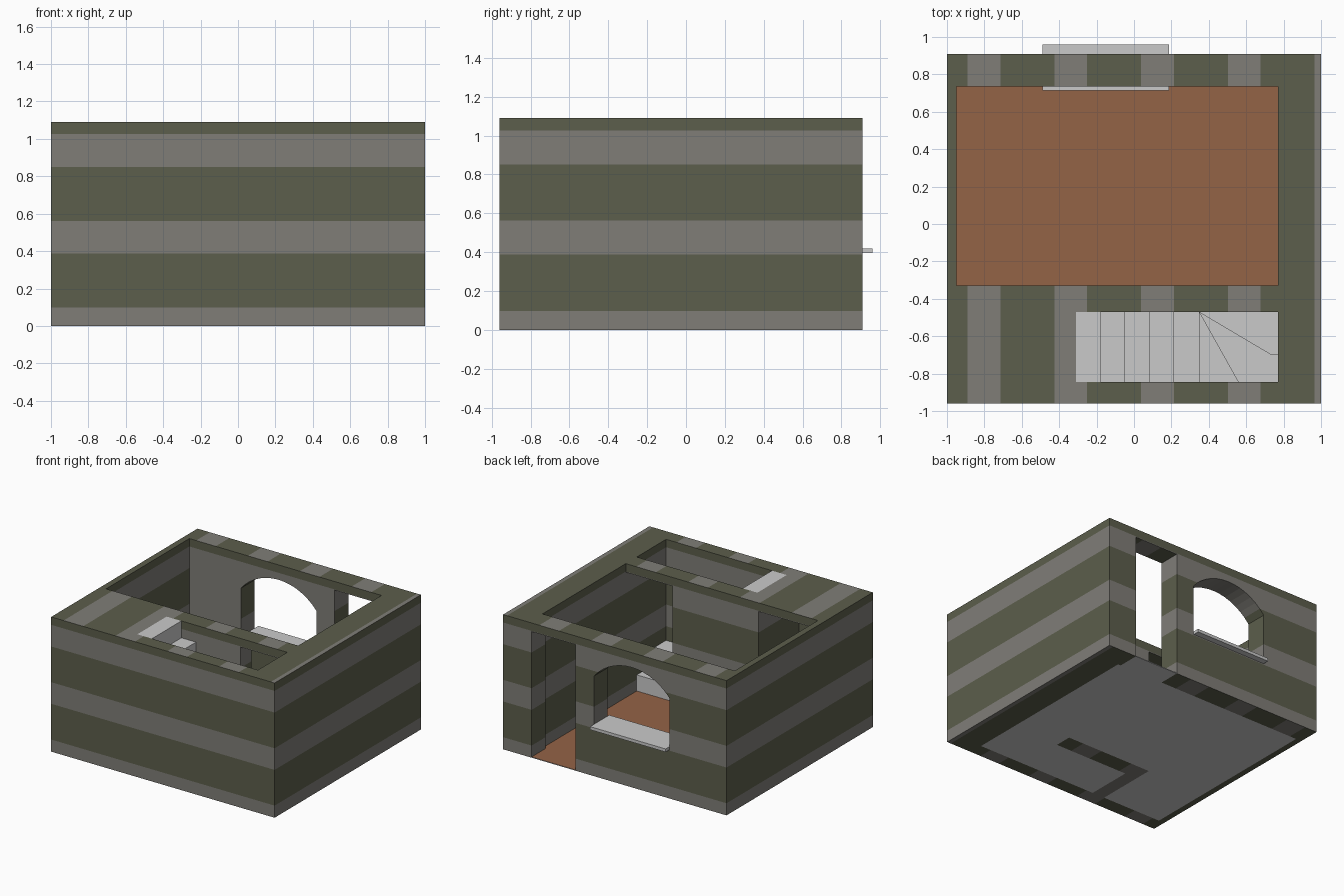
import bpy, bmesh, math
from mathutils import Vector

if "Cube" in bpy.data.objects:
    bpy.data.objects.remove(bpy.data.objects["Cube"])


def material(name, rgb):
    m = bpy.data.materials.new(name)
    m.diffuse_color = (*rgb, 1)
    m.use_nodes = True
    m.node_tree.nodes["Principled BSDF"].inputs["Base Color"].default_value = m.diffuse_color
    return m


MOSS = material("moss green stone", (0.107, 0.112, 0.072))
GREY = material("grey stone", (0.215, 0.207, 0.187))
CLAY = material("terracotta floor", (0.295, 0.125, 0.062))
PALE = material("pale stone", (0.59, 0.59, 0.59))

H = 1.09        # wall height
DOOR = 1.02     # top of every doorway


def add_prism(bm, pts, direction):
    """Extrude a planar outline along a vector."""
    d = Vector(direction)
    a = [bm.verts.new(p) for p in pts]
    b = [bm.verts.new(Vector(p) + d) for p in pts]
    bm.faces.new(a)
    bm.faces.new(b)
    for i in range(len(a)):
        j = (i + 1) % len(a)
        bm.faces.new((a[i], a[j], b[j], b[i]))


def add_box(bm, x0, x1, y0, y1, z0, z1):
    add_prism(bm, [(x0, y0, z0), (x1, y0, z0), (x1, y1, z0), (x0, y1, z0)], (0, 0, z1 - z0))


def finish(bm, name, mats):
    bmesh.ops.recalc_face_normals(bm, faces=bm.faces)
    me = bpy.data.meshes.new(name)
    bm.to_mesh(me)
    bm.free()
    ob = bpy.data.objects.new(name, me)
    for m in mats:
        me.materials.append(m)
    bpy.context.collection.objects.link(ob)
    return ob


def box(name, dims, mats):
    bm = bmesh.new()
    add_box(bm, *dims)
    return finish(bm, name, mats)


# Walls: a solid block with rooms and openings cut out
walls = box("walls", (-1, 1, -0.96, 0.91, 0, H), [MOSS, GREY])
cutters = [box("cutter", d, []) for d in (
    (-0.95, 0.77, -0.33, 0.735, -0.1, 1.2),      # main room
    (-0.31, 0.77, -0.845, -0.47, -0.1, 1.2),     # stair shaft
    (-0.95, -0.42, -0.845, -0.2, -0.1, DOOR),    # covered alcove
    (0.35, 0.77, -0.6, -0.2, -0.1, DOOR),        # door to the stairs
    (0.35, 0.745, 0.6, 1.0, -0.1, DOOR),         # outer door
)]

# Arched window cutter: segmental arch over straight jambs
cx, half, spring, rise = -0.152, 0.338, 0.81, 0.16
R = (half ** 2 + rise ** 2) / (2 * rise)
ang = math.asin(half / R)
outline = [(cx - half, 0.6, 0.4), (cx + half, 0.6, 0.4)]
N = 14
for i in range(N + 1):
    t = ang - 2 * ang * i / N
    outline.append((cx + R * math.sin(t), 0.6, spring + rise - R + R * math.cos(t)))
bm = bmesh.new()
add_prism(bm, outline, (0, 0.5, 0))
cutters.append(finish(bm, "cutter", []))

for c in cutters:
    c.hide_render = True
    mod = walls.modifiers.new("cut", 'BOOLEAN')
    mod.operation = 'DIFFERENCE'
    mod.solver = 'EXACT'
    mod.object = c
bpy.context.view_layer.update()
evaluated = walls.evaluated_get(bpy.context.evaluated_depsgraph_get())
cut_mesh = bpy.data.meshes.new_from_object(evaluated)
walls.modifiers.clear()
walls.data = cut_mesh
for c in cutters:
    bpy.data.objects.remove(c)
cut_mesh.materials.clear()
for m in (MOSS, GREY):
    cut_mesh.materials.append(m)

# Stone courses: split faces at band edges, upright by z and level by x
PERIOD, BAND = 0.464, 0.175
Z_START, X_START = -0.077, -0.89


def in_band(v, start):
    return (v - start) % PERIOD < BAND


def split(bm, axis, cuts, wanted):
    n = Vector((0, 0, 0))
    n[axis] = 1
    for c in cuts:
        faces = [f for f in bm.faces if wanted(f)]
        geom = set(faces)
        for f in faces:
            geom.update(f.edges)
            geom.update(f.verts)
        bmesh.ops.bisect_plane(bm, geom=list(geom), plane_co=n * c, plane_no=n, dist=1e-5)


def level(f):
    return abs(f.normal.z) > 0.95 and (f.calc_center_median().z > 1.0 or f.calc_center_median().z < 0.05)


bm = bmesh.new()
bm.from_mesh(cut_mesh)
bm.normal_update()
z_cuts = [Z_START + PERIOD * k + o for k in range(3) for o in (0, BAND)]
x_cuts = [X_START + PERIOD * k + o for k in range(5) for o in (0, BAND)]
split(bm, 2, z_cuts, lambda f: not level(f))
bm.normal_update()
split(bm, 0, x_cuts, level)
bm.normal_update()
for f in bm.faces:
    c = f.calc_center_bounds()
    if level(f):
        f.material_index = int(in_band(c.x, X_START))
    else:
        f.material_index = int(in_band(c.z, Z_START))
        # inner face of the window wall is mostly plain grey
        if f.normal.y < -0.9 and abs(c.y - 0.735) < 0.01 and 0.5 < c.z < 1.03:
            f.material_index = 1
bm.to_mesh(cut_mesh)
bm.free()

# Floor: clay on top, pale underneath
bm = bmesh.new()
for d in ((-0.95, 0.77, -0.33, 0.735), (0.35, 0.745, 0.735, 0.91),
          (0.35, 0.77, -0.47, -0.33), (-0.95, -0.42, -0.845, -0.33)):
    add_box(bm, *d, 0, 0.006)
bmesh.ops.recalc_face_normals(bm, faces=bm.faces)
for f in bm.faces:
    f.material_index = 0 if f.normal.z > 0.5 else 1
finish(bm, "floor", [CLAY, PALE])

# Staircase: three winders, four straight treads and a top landing
P, A, B, C = (0.35, -0.47), (0.73, -0.695), (0.77, -0.695), (0.56, -0.845)
treads = [
    [P, A, B, (0.77, -0.47)],
    [P, C, (0.77, -0.845), B, A],
    [P, (0.35, -0.845), C],
]
edges = [0.35, 0.215, 0.085, -0.047, -0.178, -0.31]
for x1, x0 in zip(edges, edges[1:]):
    treads.append([(x0, -0.845), (x1, -0.845), (x1, -0.47), (x0, -0.47)])
bm = bmesh.new()
for i, t in enumerate(treads):
    add_prism(bm, [(x, y, 0) for x, y in t], (0, 0, H * (i + 1) / len(treads)))
finish(bm, "staircase", [PALE])

# Window sill
box("window_sill", (-0.49, 0.186, 0.715, 0.96, 0.395, 0.42), [PALE])
